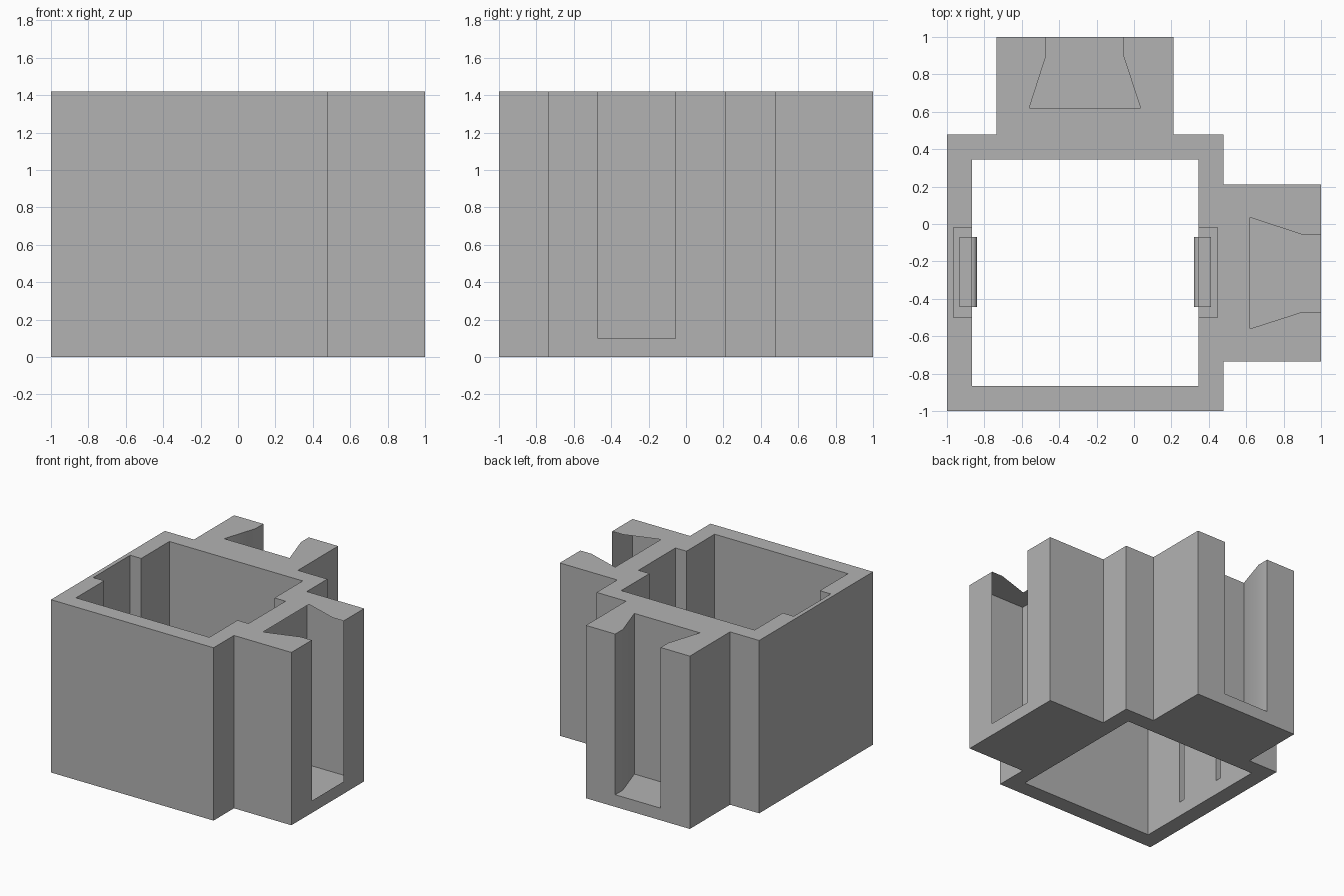
import bpy, bmesh, math

if "Cube" in bpy.data.objects:
    bpy.data.objects.remove(bpy.data.objects["Cube"], do_unlink=True)

GREY = (0.45, 0.45, 0.45, 1.0)
mat = bpy.data.materials.new("plain grey")
mat.use_nodes = True
mat.diffuse_color = GREY
mat.node_tree.nodes["Principled BSDF"].inputs["Base Color"].default_value = GREY

HEIGHT = 1.42
FLOOR = 0.1      # floor of the dovetail slots
OVER = 0.1       # how far cutters run past a surface


def prism(name, outline, z0, z1):
    """Extrude a flat outline from z0 to z1."""
    bm = bmesh.new()
    base = bm.faces.new([bm.verts.new((x, y, z0)) for x, y in outline])
    top = bmesh.ops.extrude_face_region(bm, geom=[base])["geom"]
    verts = [v for v in top if isinstance(v, bmesh.types.BMVert)]
    bmesh.ops.translate(bm, verts=verts, vec=(0, 0, z1 - z0))
    bmesh.ops.recalc_face_normals(bm, faces=bm.faces)
    mesh = bpy.data.meshes.new(name)
    bm.to_mesh(mesh)
    bm.free()
    mesh.materials.append(mat)
    obj = bpy.data.objects.new(name, mesh)
    bpy.context.collection.objects.link(obj)
    return obj


def rect(x0, x1, y0, y1):
    return [(x0, y0), (x1, y0), (x1, y1), (x0, y1)]


def swap(outline):
    """Reflect an outline across the x = y diagonal."""
    return [(y, x) for x, y in reversed(outline)]


def select_only(obj):
    bpy.ops.object.select_all(action="DESELECT")
    obj.select_set(True)
    bpy.context.view_layer.objects.active = obj


def cut(obj, cutter):
    cutter.hide_render = True
    mod = obj.modifiers.new("cut", "BOOLEAN")
    mod.operation = "DIFFERENCE"
    mod.solver = "EXACT"
    mod.object = cutter
    select_only(obj)
    bpy.ops.object.modifier_apply(modifier=mod.name)
    bpy.data.objects.remove(cutter, do_unlink=True)


# Square sleeve with a connector block on the back and on the left
LOW, HIGH = -0.735, 0.21
EDGE = 0.478
half = [(LOW, EDGE), (LOW, 1), (HIGH, 1), (HIGH, EDGE)]
outline = [(-1, -1), (EDGE, -1)] + swap(half)[::1] + [(EDGE, EDGE)] + half[::-1] + [(-1, EDGE)]
body = prism("sleeve_body", outline, 0, HEIGHT)

# Square well running right through
IN0, IN1 = -0.866, 0.346
cut(body, prism("well_cutter", rect(IN0, IN1, IN0, IN1), -OVER, HEIGHT + OVER))

# Dovetail slots, open at the top and outward
dovetail = [(-0.56, 0.62), (0.035, 0.62), (-0.057, 0.9),
            (-0.057, 1 + OVER), (-0.47, 1 + OVER), (-0.47, 0.9)]
for shape in (dovetail, swap(dovetail)):
    cut(body, prism("slot_cutter", shape, FLOOR, HEIGHT + OVER))

# Pockets in two facing walls, each with a spring tab and a round catch
MID = (IN0 + IN1) / 2
PY0, PY1 = -0.5, -0.02
TY0, TY1 = -0.445, -0.07
TAB_FLOOR, TAB_TOP = 0.12, 0.88


def mirrored(x, side):
    return MID + side * x


reach = IN1 - MID
for side, word in ((-1, "right"), (1, "left")):
    xs = sorted((mirrored(reach - OVER, side), mirrored(reach + 0.1, side)))
    cut(body, prism("pocket_cutter", rect(*xs, PY0, PY1), TAB_FLOOR, HEIGHT + OVER))

    xs = sorted((mirrored(reach, side), mirrored(reach + 0.066, side)))
    prism(word + "_spring_tab", rect(*xs, TY0, TY1), TAB_FLOOR - 0.01, TAB_TOP)

    bpy.ops.mesh.primitive_cylinder_add(
        vertices=32, radius=0.026, depth=TY1 - TY0,
        location=(mirrored(reach, side), (TY0 + TY1) / 2, TAB_TOP - 0.06),
        rotation=(math.pi / 2, 0, 0))
    catch = bpy.context.object
    catch.name = word + "_tab_catch"
    catch.data.materials.append(mat)
    bpy.ops.object.shade_smooth_by_angle()

select_only(body)
bpy.ops.object.shade_smooth_by_angle()
